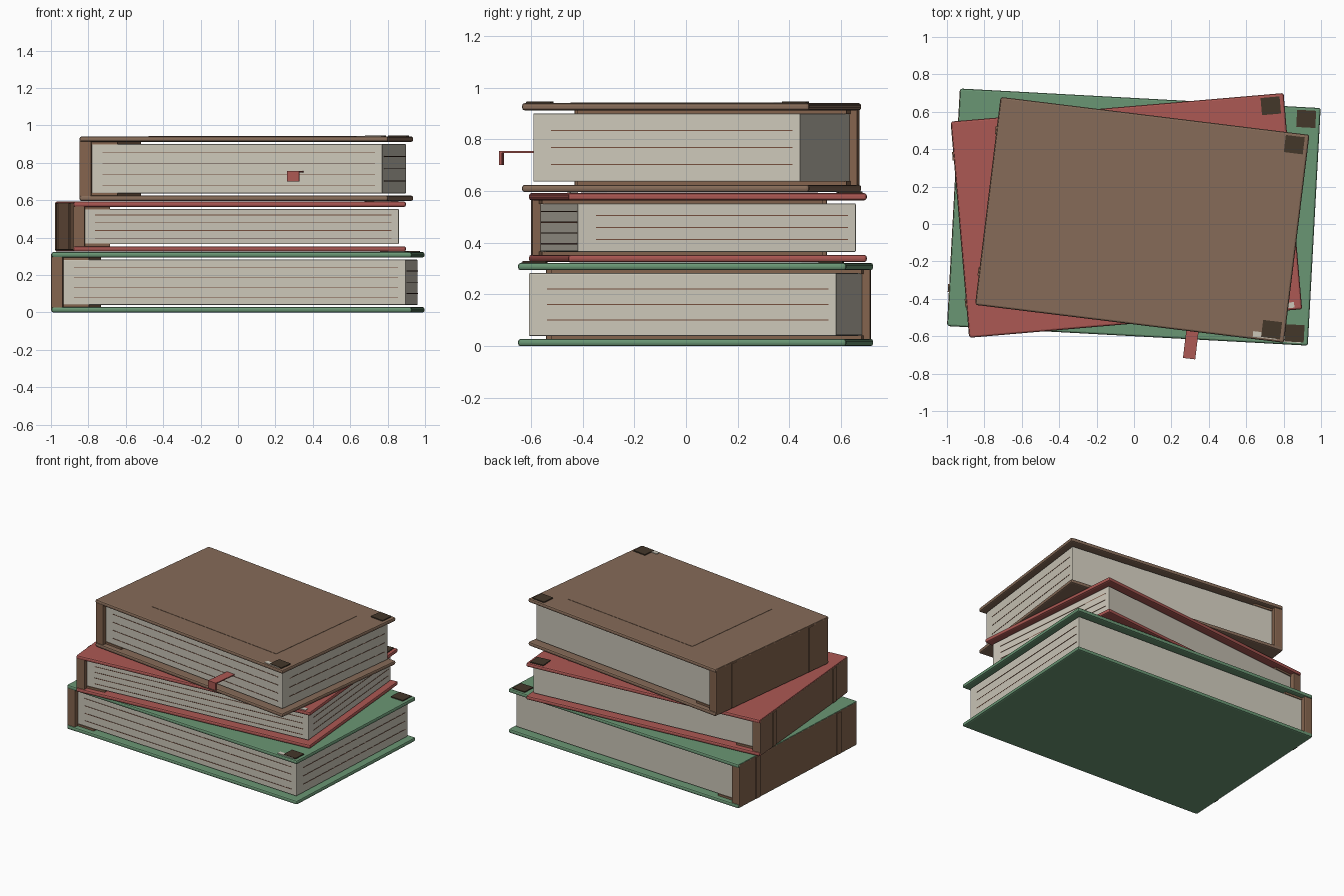
import bpy
from math import radians
from mathutils import Matrix, Vector

cube = bpy.data.objects.get("Cube")
if cube:
    bpy.data.objects.remove(cube, do_unlink=True)


def material(name, r, g, b):
    lin = [((c / 255 + 0.055) / 1.055) ** 2.4 for c in (r, g, b)] + [1.0]
    m = bpy.data.materials.new(name)
    m.use_nodes = True
    m.diffuse_color = lin
    m.node_tree.nodes["Principled BSDF"].inputs["Base Color"].default_value = lin
    return m


GREEN = material("green cloth", 106, 150, 116)
RED = material("red cloth", 172, 88, 83)
BROWN = material("brown leather", 134, 107, 88)
SPINE = material("spine leather", 132, 100, 78)
PAPER = material("paper", 204, 199, 185)
INK = material("page line brown", 118, 80, 62)
DARK = material("dark corner", 68, 55, 42)


def box(name, frame, lo, hi, mat, bevel=0.0):
    """Box between two corners given in the book's own frame."""
    lo, hi = Vector(lo), Vector(hi)
    bpy.ops.mesh.primitive_cube_add(size=1)
    ob = bpy.context.object
    ob.name = name
    ob.data.transform(Matrix.Translation((lo + hi) / 2) @ Matrix.Diagonal((*(hi - lo), 1)))
    ob.matrix_world = frame
    ob.data.materials.append(mat)
    if bevel:
        mod = ob.modifiers.new("rounded edges", 'BEVEL')
        mod.width = bevel
        mod.segments = 2
    return ob


def book(label, cx, cy, angle, w, d, z0, z1, cloth, front_plate=True):
    frame = Matrix.Translation((cx, cy, 0)) @ Matrix.Rotation(radians(angle), 4, 'Z')
    x, y, t = w / 2, d / 2, 0.028
    p0, p1 = z0 + t + 0.012, z1 - t - 0.012

    def part(name, lo, hi, mat, bevel=0.0):
        return box(label + "_" + name, frame, lo, hi, mat, bevel)

    # Covers and the slightly raised panel on top
    part("bottom_cover", (-x, -y, z0), (x, y, z0 + t), cloth, 0.01)
    part("top_cover", (-x, -y, z1 - t), (x, y, z1), cloth, 0.01)
    part("top_panel", (0.075 - w / 3, -d * 0.353, z1 - 0.002),
         (0.075 + w / 3, d * 0.353, z1 + 0.002), cloth)

    # Spine with two raised bands
    part("spine", (-x - 0.002, -y + 0.008, z0 + 0.006),
         (-x + 0.062, y - 0.008, z1 - 0.006), SPINE, 0.006)
    for side, s in (("front", -1), ("back", 1)):
        b = s * d * 0.34
        part(side + "_spine_band", (-x - 0.008, b - 0.022, z0 + 0.01),
             (-x + 0.01, b + 0.022, z1 - 0.01), SPINE)

    # Page block and inner hinge strips
    px, py = x - 0.035, y - 0.04
    part("pages", (-x + 0.06, -py, p0), (px, py, p1), PAPER, 0.004)
    for side, lo, hi in (("lower", z0 + t, p0), ("upper", p1, z1 - t)):
        part(side + "_hinge", (-x + 0.05, -y + 0.035, lo - 0.002),
             (-x + 0.2, y - 0.035, hi + 0.002), SPINE)

    # Page lines on the front and on the fore edge
    for i in range(4):
        z = p0 + (p1 - p0) * (i + 0.75) / 4.5
        part("front_line", (-x + 0.12, -py - 0.002, z - 0.002),
             (px - 0.04, -py + 0.002, z + 0.002), INK)
    for i in range(3):
        z = p0 + (p1 - p0) * (i + 1) / 4
        part("fore_edge_line", (px - 0.002, -py + 0.07, z - 0.002),
             (px + 0.002, py - 0.03, z + 0.002), INK)

    # Corner plates and the pale strip near the front corner
    for side, s in (("front", -1), ("back", 1)):
        if s > 0 or front_plate:
            c = s * (y - 0.062)
            part(side + "_corner", (x - 0.125, c - 0.046, z1 - 0.005),
                 (x - 0.023, c + 0.046, z1 + 0.007), DARK)
    part("corner_strip", (x - 0.17, -y + 0.012, z1 - 0.004),
         (x - 0.04, -y + 0.042, z1 + 0.004), PAPER)
    return frame


book("lower_book", 0, 0.037, -3.1, 1.93, 1.272, 0.0, 0.322, GREEN)
book("middle_book", -0.04, 0.046, 4.9, 1.785, 1.16, 0.325, 0.592, RED, False)
top = book("upper_book", 0.045, 0.022, -7.0, 1.662, 1.12, 0.596, 0.94, BROWN)

# Ribbon bookmark out of the upper book's pages
tip = top.inverted() @ Vector((0.295, -0.715, 0))
box("bookmark_ribbon", top, (tip.x - 0.033, tip.y, 0.748),
    (tip.x + 0.033, tip.y + 0.2, 0.755), RED)
box("bookmark_tail", top, (tip.x - 0.033, tip.y - 0.005, 0.7),
    (tip.x + 0.033, tip.y + 0.007, 0.755), RED)
